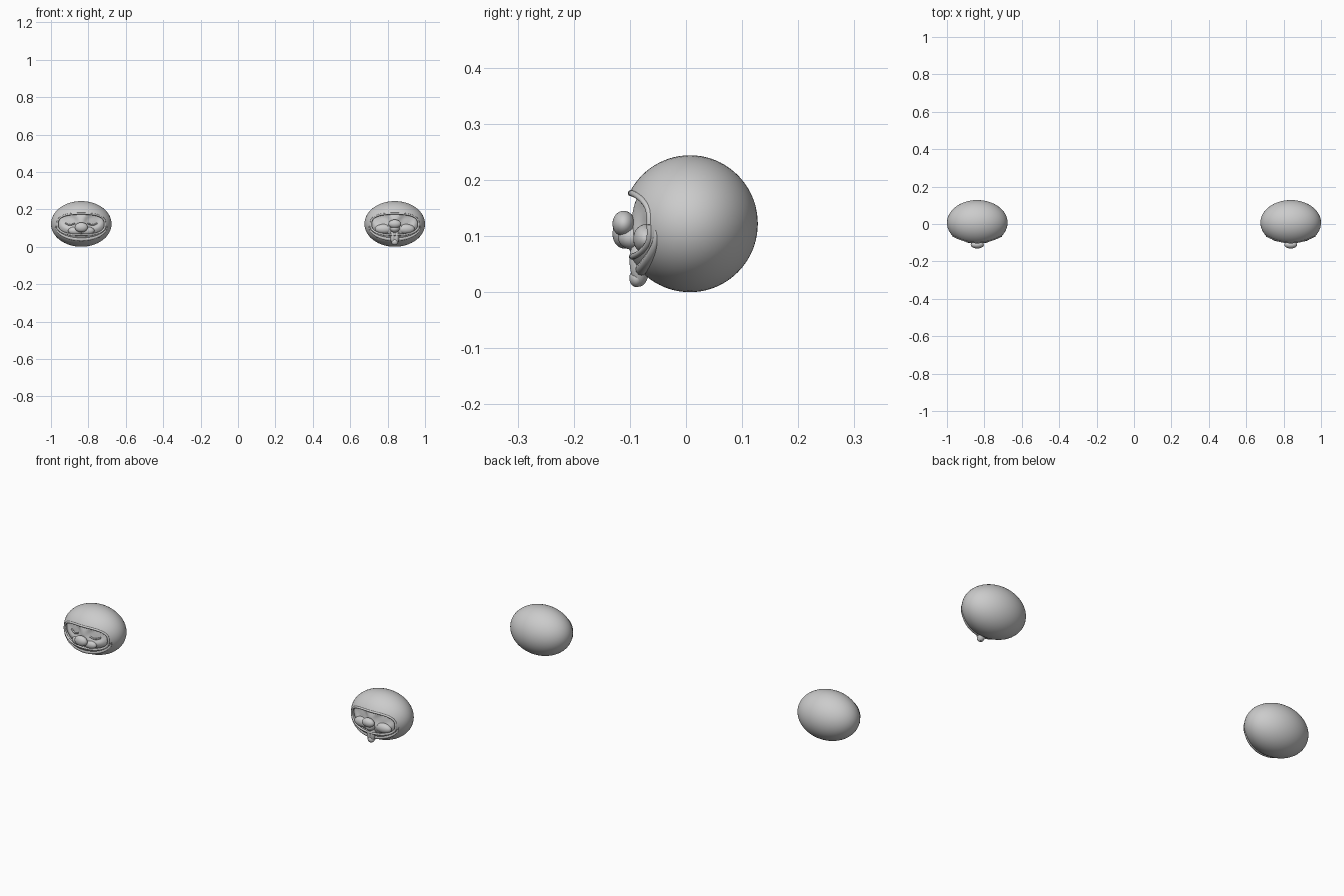
import bpy, bmesh, math
from mathutils import Vector

if "Cube" in bpy.data.objects:
    bpy.data.objects.remove(bpy.data.objects["Cube"])

CY, CZ = 0.007, 0.122          # centre of each head
RX, RY, RZ = 0.162, 0.121, 0.122


def ellipsoid(name, loc, rad, seg=48, rings=24, shape=None):
    me = bpy.data.meshes.new(name)
    bm = bmesh.new()
    bmesh.ops.create_uvsphere(bm, u_segments=seg, v_segments=rings, radius=1)
    for v in bm.verts:
        x, y, z = v.co
        # poles lie along y
        v.co = Vector((x * rad[0], -z * rad[1], y * rad[2]))
        if shape:
            shape(v.co)
    for f in bm.faces:
        f.smooth = True
    bm.to_mesh(me)
    bm.free()
    ob = bpy.data.objects.new(name, me)
    ob.location = loc
    bpy.context.collection.objects.link(ob)
    return ob


def tube(name, pts, radius, loc, radii=None):
    cu = bpy.data.curves.new(name, 'CURVE')
    cu.dimensions = '3D'
    cu.bevel_depth = radius
    cu.bevel_resolution = 4
    cu.use_fill_caps = True
    sp = cu.splines.new('POLY')
    sp.points.add(len(pts) - 1)
    for i, p in enumerate(pts):
        sp.points[i].co = (*p, 1)
        sp.points[i].radius = radii[i] if radii else 1
    sp.use_smooth = True
    ob = bpy.data.objects.new(name, cu)
    ob.location = loc
    bpy.context.collection.objects.link(ob)
    return ob


def surf_y(x, z, s=1.0):
    return -RY * s * math.sqrt(max(0, 1 - (x / RX / s) ** 2 - (z / RZ / s) ** 2))


def opening(t, k=1.0):
    # rounded visor outline, flatter at the top
    c, s = math.cos(t), math.sin(t)
    x = 0.126 * k * math.copysign(abs(c) ** 0.75, c)
    z = 0.056 * k * math.copysign(abs(s) ** 0.75, s)
    return x, z - 0.002


def visor_cutter(loc):
    me = bpy.data.meshes.new("visor_cutter")
    bm = bmesh.new()
    ring = [opening(2 * math.pi * i / 64) for i in range(64)]
    a = [bm.verts.new((x, -0.2, z)) for x, z in ring]
    b = [bm.verts.new((x, -0.03, z)) for x, z in ring]
    bm.faces.new(a)
    bm.faces.new(b[::-1])
    for i in range(64):
        j = (i + 1) % 64
        bm.faces.new((a[j], a[i], b[i], b[j]))
    bmesh.ops.recalc_face_normals(bm, faces=bm.faces)
    bm.to_mesh(me)
    bm.free()
    ob = bpy.data.objects.new("visor_cutter", me)
    ob.location = loc
    ob.hide_render = True
    bpy.context.collection.objects.link(ob)
    return ob


def sockets(co):
    # two shallow eye hollows pressed into the face
    if co.y < 0:
        d = ((abs(co.x) - 0.062) / 0.042) ** 2 + ((co.z - 0.015) / 0.034) ** 2
        co.y += 0.016 * math.exp(-d * d)


def head(side, cx):
    loc = (cx, CY, CZ)
    shell = ellipsoid(side + "_head_shell", loc, (RX, RY, RZ), 64, 40)
    cut = visor_cutter(loc)
    m = shell.modifiers.new("visor", 'BOOLEAN')
    m.operation = 'DIFFERENCE'
    m.solver = 'EXACT'
    m.object = cut
    bpy.context.view_layer.objects.active = shell
    shell.select_set(True)
    bpy.ops.object.modifier_apply(modifier="visor")
    bpy.data.objects.remove(cut)
    bpy.ops.object.shade_smooth_by_angle(angle=math.radians(35))
    shell.select_set(False)

    # recessed face
    ellipsoid(side + "_face", loc, (0.15, 0.104, 0.11), 72, 60, sockets)

    # soft rim round the opening
    rim = []
    for i in range(65):
        x, z = opening(2 * math.pi * i / 64, 1.01)
        rim.append((x, surf_y(x, z) + 0.003, z))
    tube(side + "_visor_rim", rim, 0.0055, loc)

    # chin fold under the opening
    chin, rr = [], []
    for i in range(33):
        t = math.pi * (1 + i / 32)
        x, z = 0.136 * math.cos(t), -0.012 + 0.07 * math.sin(t)
        chin.append((x, surf_y(x, z) + 0.003, z))
        rr.append(0.3 + 0.7 * math.sin(math.pi * i / 32))
    tube(side + "_chin_fold", chin, 0.011, loc, rr)


# sleepy head on the left, open-mouthed head on the right
L, R = -0.838, 0.838
head("left", L)
head("right", R)

# left face: low nose, muzzle pads, closed eyelids and small mouth
ellipsoid("left_nose", (L, -0.111, 0.104), (0.035, 0.02, 0.026))
for s in (-1, 1):
    ellipsoid("left_muzzle_pad", (L + s * 0.03, -0.083, 0.085), (0.04, 0.02, 0.022))
    lid = [(s * (0.035 + 0.05 * i / 12),
            surf_y(0.035 + 0.05 * i / 12, 0.0, 0.86) + 0.009,
            0.004 - 0.009 * math.sin(math.pi * i / 12)) for i in range(13)]
    tube("left_eyelid", lid, 0.004, (L, CY, CZ))
ellipsoid("left_lower_lip", (L, -0.079, 0.056), (0.022, 0.014, 0.009))

# right face: raised nose, cheeks and long hanging tongue
ellipsoid("right_nose", (R, -0.111, 0.122), (0.034, 0.02, 0.023))
for s in (-1, 1):
    ellipsoid("right_cheek", (R + s * 0.058, -0.072, 0.095), (0.048, 0.022, 0.026))


def tongue_shape(co):
    # grooved down the middle
    if co.y < 0:
        co.y += 0.006 * math.exp(-(co.x / 0.007) ** 2) * (1 if abs(co.z) < 0.035 else 0.4)


ellipsoid("right_tongue", (R, -0.083, 0.056), (0.025, 0.02, 0.046), 40, 30, tongue_shape)
ellipsoid("right_tongue_tip", (R, -0.088, 0.025), (0.018, 0.013, 0.016))
ellipsoid("right_upper_muzzle", (R, -0.097, 0.098), (0.026, 0.024, 0.022))
